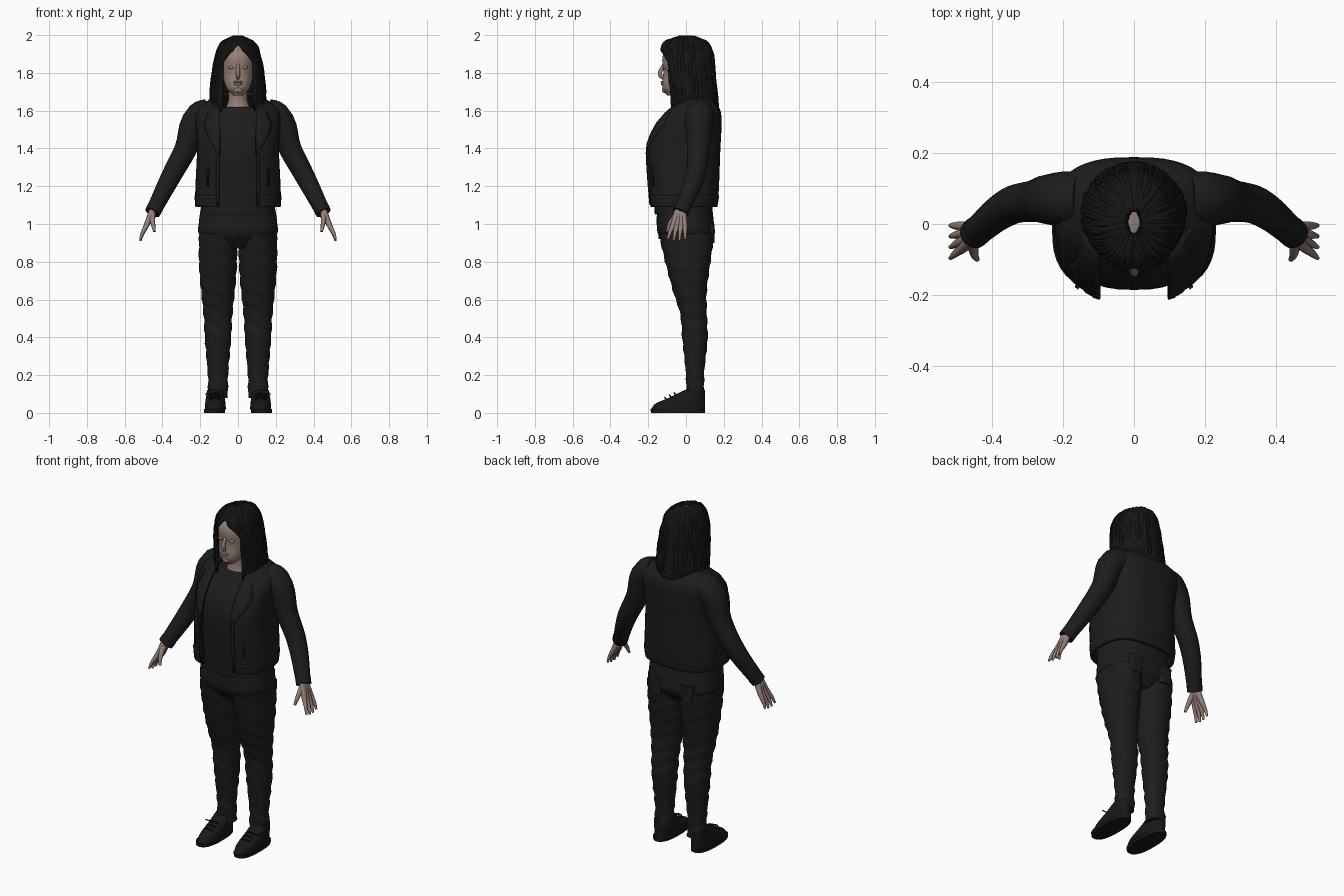
import bpy, bmesh, math, random
from mathutils import Vector

random.seed(4)
if "Cube" in bpy.data.objects:
    bpy.data.objects.remove(bpy.data.objects["Cube"])


def material(name, rgb):
    mat = bpy.data.materials.new(name)
    mat.use_nodes = True
    mat.diffuse_color = (*rgb, 1)
    shader = mat.node_tree.nodes["Principled BSDF"]
    shader.inputs["Base Color"].default_value = (*rgb, 1)
    shader.inputs["Roughness"].default_value = .8
    return mat


SKIN = material("skin", (.3, .215, .185))
HAIR = material("black hair", (.008, .008, .008))
CLOTH = material("black cloth", (.012, .012, .012))
SHOE = material("black shoe", (.009, .009, .009))


def add_object(name, data, mat):
    data.materials.append(mat)
    obj = bpy.data.objects.new(name, data)
    bpy.context.collection.objects.link(obj)
    return obj


def add_mesh(name, bm, mat, thickness=0):
    bmesh.ops.recalc_face_normals(bm, faces=bm.faces)
    mesh = bpy.data.meshes.new(name)
    bm.to_mesh(mesh)
    bm.free()
    for face in mesh.polygons:
        face.use_smooth = True
    mesh.set_sharp_from_angle(angle=math.radians(50))
    obj = add_object(name, mesh, mat)
    if thickness:
        solid = obj.modifiers.new("thickness", "SOLIDIFY")
        solid.thickness, solid.offset = thickness, 0


# Sections are (height, half width, front y, back y), joined by a smooth curve
def smooth(sections, steps=6):
    points = [Vector(section) for section in sections]
    slopes = []
    for i in range(len(points)):
        change = points[min(i + 1, len(points) - 1)] - points[max(i - 1, 0)]
        slopes.append(change / change[0])
    rings = []
    for a, b, start, end in zip(points, points[1:], slopes, slopes[1:]):
        rise = b[0] - a[0]
        for i in range(steps):
            t = i / steps
            bend = start * t * (1 - t) ** 2 - end * t * t * (1 - t)
            rings.append(a.lerp(b, t * t * (3 - 2 * t)) + bend * rise)
    return rings + [points[-1]]


def ring_point(ring, angle, power, grow=0, center=0):
    z, half, front, back = ring
    s, c = math.sin(angle), math.cos(angle)
    x = (half + grow) * math.copysign(abs(s) ** (2 / power), s)
    depth = ((back - front) / 2 + grow) * math.copysign(abs(c) ** (2 / power), c)
    return Vector((center + x, (front + back) / 2 - depth, z))


def opening_angle(ring, opening, power):
    return math.asin(min(.9, (opening(ring[0]) / ring[1]) ** (power / 2)))


def loft(name, sections, mat, power=2.2, center=0, opening=None,
         thickness=0, grow=0, folds=0, segments=40):
    bm = bmesh.new()
    loops = []
    for ring in smooth(sections):
        gap = opening_angle(ring, opening, power) if opening else 0
        count = segments + 1 if opening else segments
        loop = []
        for i in range(count):
            angle = gap + (math.tau - 2 * gap) * i / segments
            swell = grow + folds * math.sin(80 * ring[0] + 3 * math.sin(angle))
            loop.append(bm.verts.new(ring_point(ring, angle, power, swell, center)))
        loops.append(loop)
    for low, high in zip(loops, loops[1:]):
        for i in range(segments):
            j = (i + 1) % len(low)
            bm.faces.new((low[i], low[j], high[j], high[i]))
    if not opening:
        bm.faces.new(loops[0])
        bm.faces.new(loops[-1])
    add_mesh(name, bm, mat, thickness)


# Round tubes through (x, y, z, radius)
def tubes(name, paths, mat, resolution=3):
    curve = bpy.data.curves.new(name, "CURVE")
    curve.dimensions = "3D"
    curve.bevel_depth, curve.bevel_resolution, curve.resolution_u = 1, resolution, 5
    curve.use_fill_caps = True
    for path in paths:
        spline = curve.splines.new("BEZIER")
        spline.bezier_points.add(len(path) - 1)
        for knot, (x, y, z, radius) in zip(spline.bezier_points, path):
            knot.co, knot.radius = (x, y, z), radius
            knot.handle_left_type = knot.handle_right_type = "AUTO"
    add_object(name, curve, mat)


def ball(name, place, size, mat):
    bm = bmesh.new()
    bmesh.ops.create_uvsphere(bm, u_segments=16, v_segments=10, radius=1)
    bmesh.ops.scale(bm, vec=size, verts=bm.verts)
    bmesh.ops.translate(bm, vec=place, verts=bm.verts)
    add_mesh(name, bm, mat)


# Thin plate that lies on the front of the jacket
def plate(name, side, bottom, top, inner, widths):
    bm = bmesh.new()
    rows = []
    for i, width in enumerate(widths):
        z = bottom + (top - bottom) * i / (len(widths) - 1)
        ring = min(smooth(jacket, 20), key=lambda r: abs(r[0] - z))
        row = []
        for j in range(5):
            x = inner + width * j / 4
            angle = math.asin(min(1, x / ring[1]) ** (JACKET_POWER / 2))
            point = ring_point(ring, angle, JACKET_POWER)
            row.append(bm.verts.new((side * x, point.y - .012, z)))
        rows.append(row)
    for low, high in zip(rows, rows[1:]):
        for j in range(4):
            bm.faces.new((low[j], low[j + 1], high[j + 1], high[j]))
    add_mesh(name, bm, CLOTH, .009)


# Head and neck
loft("head", [(1.68, .025, -.1, -.05), (1.72, .062, -.125, .02), (1.8, .082, -.12, .09),
              (1.9, .082, -.12, .1), (1.97, .03, -.05, .05)], SKIN)
loft("neck", [(1.56, .09, -.07, .08), (1.65, .052, -.05, .06), (1.73, .052, -.06, .06)], SKIN)

# Face
tubes("nose", [[(0, -.115, 1.85, .008), (0, -.137, 1.79, .012), (0, -.12, 1.77, .008)]], SKIN)
ball("upper_lip", (0, -.124, 1.752), (.025, .01, .006), SKIN)
ball("lower_lip", (0, -.123, 1.741), (.022, .01, .007), SKIN)
ball("chin", (0, -.11, 1.71), (.026, .018, .018), SKIN)

# Hair shell with a face opening, and loose locks that follow it
hair = [(1.62, .14, -.1, .17), (1.7, .14, -.1, .16), (1.8, .13, -.12, .15),
        (1.9, .11, -.13, .14), (1.96, .08, -.11, .11), (1.99, .02, -.03, .04)]


def face_opening(z):
    return min(.082, max(0, 1.95 - z))


loft("hair", hair, HAIR, 2, opening=face_opening, thickness=.012)
locks = []
for i in range(120):
    side = random.choice((-1, 1))
    turn, swing = random.uniform(.1, math.pi), random.uniform(-.1, .1)
    lock = []
    for ring in smooth(hair, 2):
        angle = max(turn, opening_angle(ring, face_opening, 2) + .05)
        angle = side * (angle + swing * (2 - ring[0]))
        at_end = ring[0] == min(section[0] for section in smooth(hair, 2))
        point = ring_point(ring, angle, 2, random.uniform(-.003, .004))
        if at_end:
            point.z -= random.uniform(-.02, .03)
        lock.append((*point, .003 if at_end else .008))
    locks.append(lock)
tubes("hair_locks", locks, HAIR, 1)

# Shirt
loft("shirt", [(1.05, .197, -.165, .14), (1.2, .195, -.175, .145), (1.4, .19, -.185, .15),
               (1.5, .19, -.16, .15), (1.6, .14, -.085, .14), (1.62, .09, -.07, .1)],
     CLOTH, 2.6)

# Jacket shell and waistband
JACKET_POWER = 2.7
jacket = [(1.09, .215, -.185, .155), (1.15, .22, -.19, .165), (1.4, .21, -.205, .175),
          (1.5, .215, -.17, .18), (1.6, .21, -.09, .175), (1.66, .14, -.02, .13),
          (1.69, .09, -.01, .1)]


def jacket_opening(z):
    return .1


loft("jacket", jacket, CLOTH, JACKET_POWER, opening=jacket_opening, thickness=.014)
loft("jacket_waistband", jacket[:2], CLOTH, JACKET_POWER, opening=jacket_opening,
     thickness=.01, grow=.006)

for side, word in ((1, "left_"), (-1, "right_")):
    ball(word + "eyelid", (side * .034, -.11, 1.828), (.018, .011, .009), SKIN)
    tubes(word + "brow", [[(side * .015, -.117, 1.85, .005), (side * .06, -.094, 1.85, .004)]], SKIN)

    # Jacket front details
    plate(word + "lapel", side, 1.37, 1.64, .095, (.01, .04, .07, .085, .06, .085))
    plate(word + "zip", side, 1.1, 1.4, .1, [.015] * 6)
    plate(word + "pocket_zip", side, 1.2, 1.3, .155, [.008] * 3)

    # Sleeve and cuff
    tubes(word + "sleeve", [[(side * .15, .07, 1.585, .078), (side * .2, .07, 1.57, .078),
                             (side * .28, .065, 1.39, .059), (side * .35, .05, 1.26, .053),
                             (side * .45, -.027, 1.065, .04)]], CLOTH, 6)
    tubes(word + "cuff", [[(side * .44, -.018, 1.085, .043),
                           (side * .453, -.03, 1.06, .042)]], CLOTH, 6)

    # Hand: fingers fan out from the wrist, with the thumb in front
    fingers = [[(side * .455, -.04, 1.06, .018), (side * .45, -.085, 1, .012),
                (side * .442, -.1, .96, .007)]]
    for i in range(4):
        spread = (i - 1.5) / 1.5
        length = 1 - .12 * spread * spread
        fingers.append([(side * .452, -.03 + .012 * spread, 1.07, .02),
                        (side * .486, -.038 + .032 * spread, .99, .014),
                        (side * .505, -.045 + .04 * spread, .99 - .04 * length, .01),
                        (side * .517, -.05 + .046 * spread, .99 - .08 * length, .006)])
    tubes(word + "hand", fingers, SKIN)

    # Trouser leg and back pocket
    loft(word + "trouser_leg", [(.08, .052, 0, .1), (.2, .054, 0, .095), (.4, .07, -.02, .115),
                                (.52, .076, -.03, .11), (.65, .09, -.07, .11),
                                (.8, .101, -.11, .13), (.95, .1, -.145, .15)],
         CLOTH, center=side * .106, folds=.003)
    loft(word + "back_pocket", [(.9, .035, .1, .15), (1, .045, .1, .152)],
         CLOTH, 4, center=side * .1)

    # Shoe, sole and laces
    loft(word + "sole", [(0, .055, -.185, .1), (.02, .057, -.188, .101)],
         SHOE, 2.5, center=side * .124)
    loft(word + "shoe", [(.02, .056, -.185, .1), (.05, .054, -.16, .1), (.08, .05, -.09, .1),
                         (.12, .044, -.01, .1)], SHOE, center=side * .12)
    laces = []
    for i in range(3):
        y, z = -.1 + .025 * i, .07 + .012 * i
        laces.append([(side * .09, y, z, .004), (side * .12, y - .012, z + .012, .004),
                      (side * .15, y, z, .004)])
    laces.append([(side * .12, -.06, .1, .004), (side * .175, -.055, .1, .003)])
    tubes(word + "laces", laces, SHOE, 1)

# Trouser seat and fly
loft("trouser_seat", [(.87, .07, -.09, .1), (.94, .2, -.145, .15), (1, .208, -.155, .148),
                      (1.12, .19, -.15, .135)], CLOTH, 2.5)
tubes("fly_seam", [[(0, -.153, 1.04, .005), (0, -.14, .92, .005)]], CLOTH, 1)
